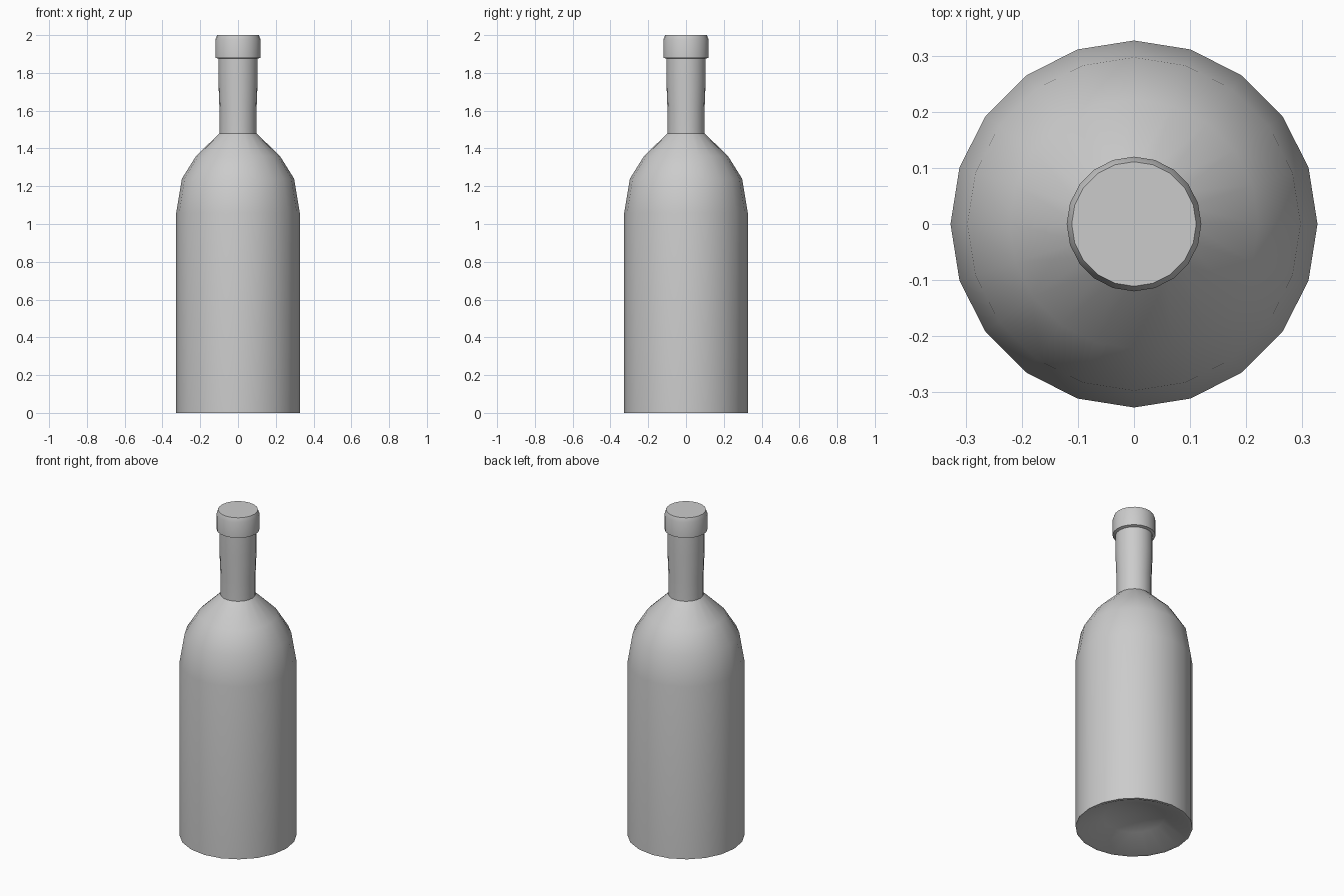
import bpy, bmesh, math

if "Cube" in bpy.data.objects:
    bpy.data.objects.remove(bpy.data.objects["Cube"])

SIDES = 20


def lathe(name, profile):
    """Revolve (radius, height) points around z; zero radius closes to a pole."""
    bm = bmesh.new()
    rings = []
    for r, z in profile:
        if r == 0:
            rings.append([bm.verts.new((0, 0, z))] * SIDES)
        else:
            rings.append([bm.verts.new((r * math.cos(2 * math.pi * i / SIDES),
                                        r * math.sin(2 * math.pi * i / SIDES), z))
                          for i in range(SIDES)])
    for a, b in zip(rings, rings[1:]):
        for i in range(SIDES):
            j = (i + 1) % SIDES
            bm.faces.new(list(dict.fromkeys((a[i], a[j], b[j], b[i]))))
    bmesh.ops.recalc_face_normals(bm, faces=bm.faces)
    mesh = bpy.data.meshes.new(name)
    bm.to_mesh(mesh)
    bm.free()
    obj = bpy.data.objects.new(name, mesh)
    bpy.context.collection.objects.link(obj)
    bpy.ops.object.select_all(action='DESELECT')
    bpy.context.view_layer.objects.active = obj
    obj.select_set(True)
    bpy.ops.object.shade_smooth_by_angle(angle=math.radians(40))
    return obj


lathe("bottle", [
    # hollowed base
    (0, 0.09), (0.17, 0.065), (0.31, 0.0),
    # body and shoulder
    (0.327, 0.0), (0.327, 1.06), (0.297, 1.24), (0.222, 1.36), (0.098, 1.48),
    # neck
    (0.098, 1.6), (0.104, 1.76), (0.104, 1.875),
    # lip and closed top
    (0.12, 1.88), (0.12, 1.975), (0.111, 2.0), (0, 2.0),
])
